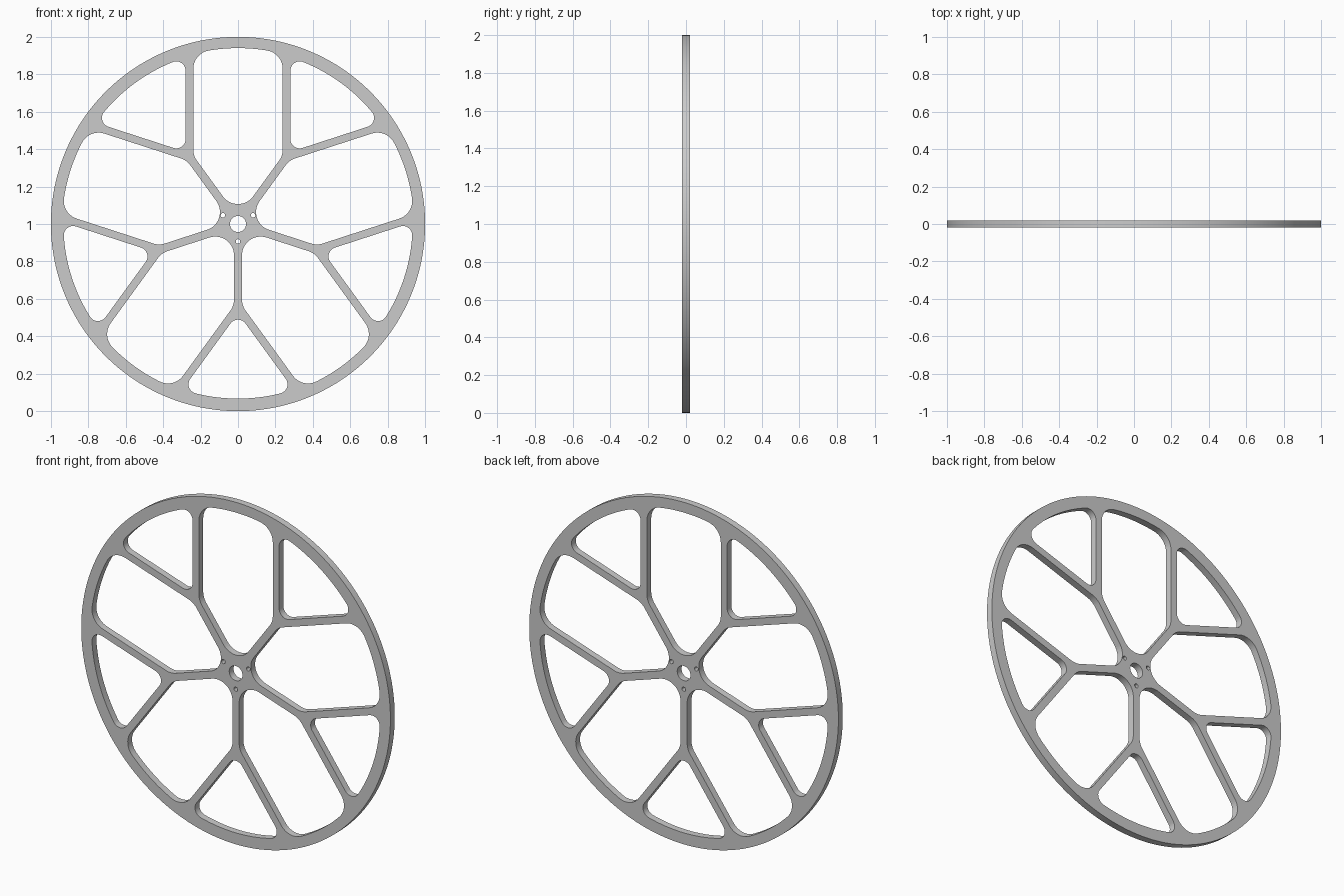
import bpy, bmesh
from math import sin, cos, radians, degrees, atan2, sqrt, pi

if "Cube" in bpy.data.objects:
    bpy.data.objects.remove(bpy.data.objects["Cube"])

HALF_THICK = 0.02
S36, C36 = sin(radians(36)), cos(radians(36))


def arc(cx, cy, r, a0, a1, n):
    """Points on an arc, angles in degrees."""
    return [(cx + r * cos(radians(a0 + (a1 - a0) * i / n)),
             cy + r * sin(radians(a0 + (a1 - a0) * i / n))) for i in range(n + 1)]


def mirrored(half):
    """Close a right-hand half outline about the vertical axis."""
    return half + [(-x, y) for x, y in reversed(half[1:-1])]


def rim_corner(cx, cy, r, a0, rim):
    """Fillet into the rim followed by the rim arc up to the axis."""
    a = degrees(atan2(cy, cx))
    return arc(cx, cy, r, a0, a, 12) + arc(0, 0, rim, a, 90, 10)[1:]


def large_pocket(edge=0.239, spoke=0.0215, r=0.10, rim=0.94):
    base = (spoke + r) / S36
    x = edge - r
    return mirrored(arc(0, base, r, -90, -36, 12)
                    + arc(x, base + x * C36 / S36, r, -36, 0, 8)
                    + rim_corner(x, sqrt((rim - r) ** 2 - x * x), r, 0, rim))


def small_pocket(edge=0.28, r=0.05, rim=0.933):
    base = (edge + r) / S36
    b = base * C36
    t = -b + sqrt(b * b - base * base + (rim - r) ** 2)
    return mirrored(arc(0, base, r, -90, -36, 10)
                    + rim_corner(t * S36, base + t * C36, r, -36, rim))


def rotated(pts, deg):
    c, s = cos(radians(deg)), sin(radians(deg))
    return [(x * c - y * s, x * s + y * c) for x, y in pts]


def circle(cx, cy, r, n):
    return arc(cx, cy, r, 0, 360, n)[:-1]


# Rim, hub bore, pockets between the forked spokes, and bolt holes
outlines = [circle(0, 0, 1, 160), circle(0, 0, 0.043, 40)]
for k in range(5):
    outlines.append(rotated(large_pocket(), 72 * k))
    outlines.append(rotated(small_pocket(), 36 + 72 * k))
for a in (30, 150, 270):
    outlines.append(circle(0.093 * cos(radians(a)), 0.093 * sin(radians(a)), 0.012, 20))

# Filled and extruded wheel profile
curve = bpy.data.curves.new("spoked_wheel", 'CURVE')
curve.dimensions = '2D'
curve.fill_mode = 'BOTH'
curve.extrude = HALF_THICK
for pts in outlines:
    sp = curve.splines.new('POLY')
    sp.points.add(len(pts) - 1)
    for p, (x, y) in zip(sp.points, pts):
        p.co = (x, y, 0, 1)
    sp.use_cyclic_u = True

wheel = bpy.data.objects.new("spoked_wheel", curve)
bpy.context.collection.objects.link(wheel)
wheel.rotation_euler = (pi / 2, 0, 0)
wheel.location = (0, 0, 1)
bpy.context.view_layer.objects.active = wheel
wheel.select_set(True)
bpy.ops.object.convert(target='MESH')

# Weld caps to walls and keep the rims crisp
wheel = bpy.context.view_layer.objects.active
bm = bmesh.new()
bm.from_mesh(wheel.data)
bmesh.ops.remove_doubles(bm, verts=bm.verts, dist=1e-5)
bmesh.ops.recalc_face_normals(bm, faces=bm.faces)
bm.to_mesh(wheel.data)
bm.free()
bpy.ops.object.shade_smooth_by_angle(angle=radians(30))
